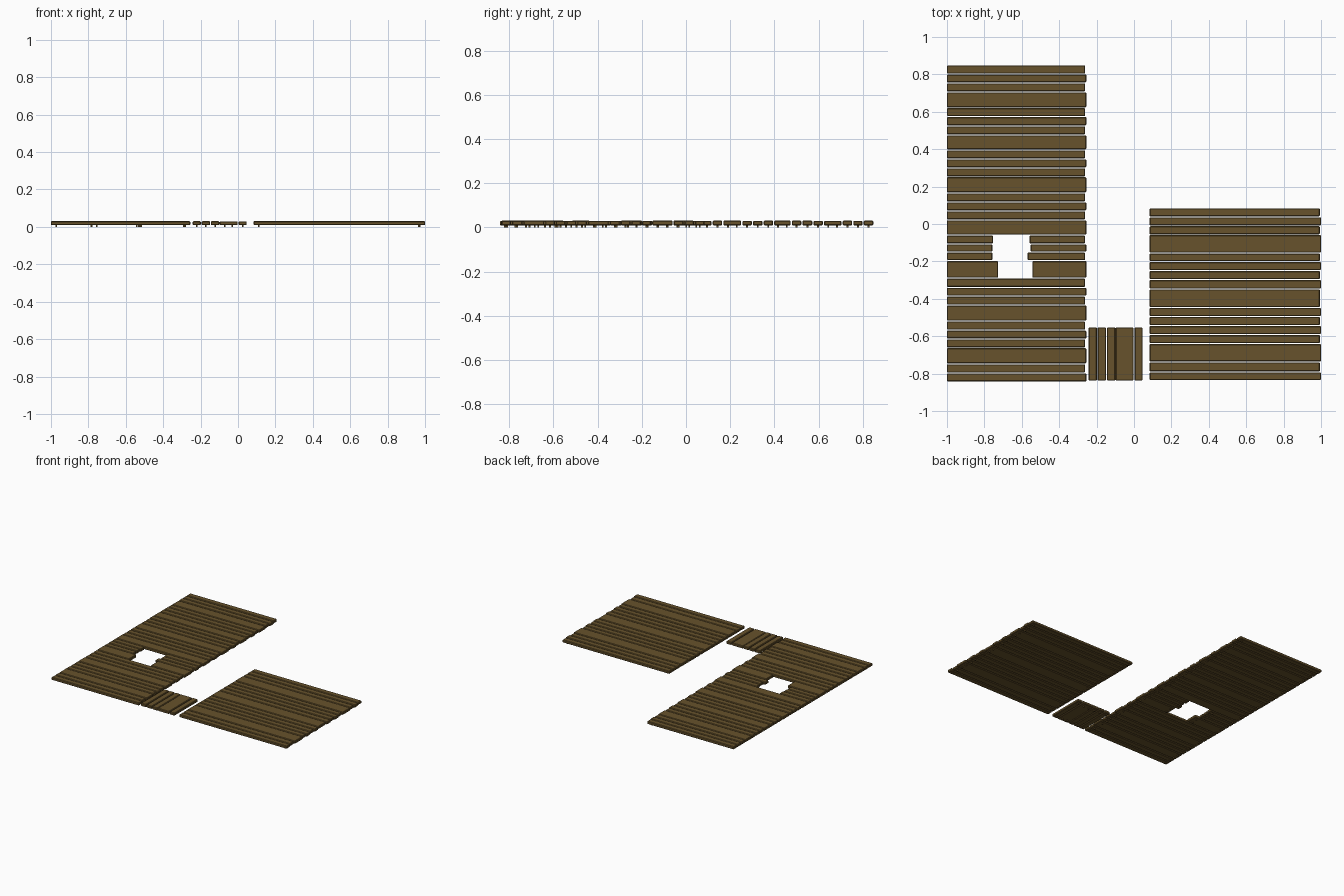
import bpy, bmesh, random
from mathutils import Matrix

if "Cube" in bpy.data.objects:
    bpy.data.objects.remove(bpy.data.objects["Cube"])

random.seed(4)
Z0, Z1, CH = 0.009, 0.031, 0.004   # plank underside, top, edge chamfer

wood = bpy.data.materials.new("brown_wood")
wood.diffuse_color = (0.135, 0.085, 0.025, 1)
wood.use_nodes = True
wood.node_tree.nodes["Principled BSDF"].inputs["Base Color"].default_value = wood.diffuse_color


def add_box(bm, a, b, chamfer=0.0):
    m = Matrix.LocRotScale([(p + q) / 2 for p, q in zip(a, b)], None,
                           [q - p for p, q in zip(a, b)])
    verts = bmesh.ops.create_cube(bm, size=1, matrix=m)["verts"]
    if chamfer:
        edges = list({e for v in verts for e in v.link_edges})
        bmesh.ops.bevel(bm, geom=edges, offset=chamfer, segments=1, affect='EDGES')


def add_plank(bm, l0, l1, w0, w1, along_y=False):
    """Chamfered board with nail tips poking out below each end."""
    def put(a, b, chamfer=0.0):
        if along_y:
            a, b = (a[1], a[0], a[2]), (b[1], b[0], b[2])
        add_box(bm, a, b, chamfer)

    put((l0, w0, Z0), (l1, w1, Z1 - random.choice((0, 0.001))), CH)
    mid = (w0 + w1) / 2
    nails = (mid - 0.02, mid + 0.02) if w1 - w0 > 0.06 else (mid,)
    for l in (l0 + 0.028, l1 - 0.028):
        for w in nails:
            put((l - 0.004, w - 0.004, 0), (l + 0.004, w + 0.004, Z0 + 0.004))


def finish(bm, name):
    bmesh.ops.recalc_face_normals(bm, faces=bm.faces)
    me = bpy.data.meshes.new(name)
    bm.to_mesh(me)
    bm.free()
    me.materials.append(wood)
    bpy.context.collection.objects.link(bpy.data.objects.new(name, me))


def deck(name, x0, x1, rows, gaps={}):
    """Rows of boards along x; gaps maps a row to its (left, right) broken ends."""
    bm = bmesh.new()
    for i, (top, bottom) in enumerate(rows):
        end = x1 - (0.006 if i % 2 == 0 else 0)
        if i in gaps:
            add_plank(bm, x0, gaps[i][0], bottom, top)
            add_plank(bm, gaps[i][1], end, bottom, top)
        else:
            add_plank(bm, x0, end, bottom, top)
    finish(bm, name)


def split(starts, end, gap=0.005):
    """Board (top, bottom) pairs from their top edges."""
    return [(s, n + gap) for s, n in zip(starts, starts[1:] + [end - gap])]


# Tall left deck with a broken hole
left = [.848, .799, .752, .704, .619, .572, .522, .474, .394, .346, .298, .250,
        .164, .116, .068, .020, -.062, -.109, -.153, -.198, -.292, -.341, -.388,
        -.436, -.521, -.570, -.617, -.664, -.750, -.799]
deck("left_deck", -1.0, -0.255, split(left, -.842),
     {16: (-.753, -.558), 17: (-.757, -.553), 18: (-.757, -.569), 19: (-.726, -.544)})

# Right deck
right = [.084, .036, -.012, -.060, -.158, -.204, -.252, -.300, -.350, -.449,
         -.497, -.546, -.594, -.642, -.740, -.793]
deck("right_deck", 0.083, 1.0, split(right, -.835))

# Walkway joining the decks, boards along y
bm = bmesh.new()
for x0, x1 in ((-.242, -.199), (-.194, -.149), (-.145, -.100), (-.098, -.002), (.003, .046)):
    add_plank(bm, -.837, -.553, x0, x1, True)
finish(bm, "walkway")
